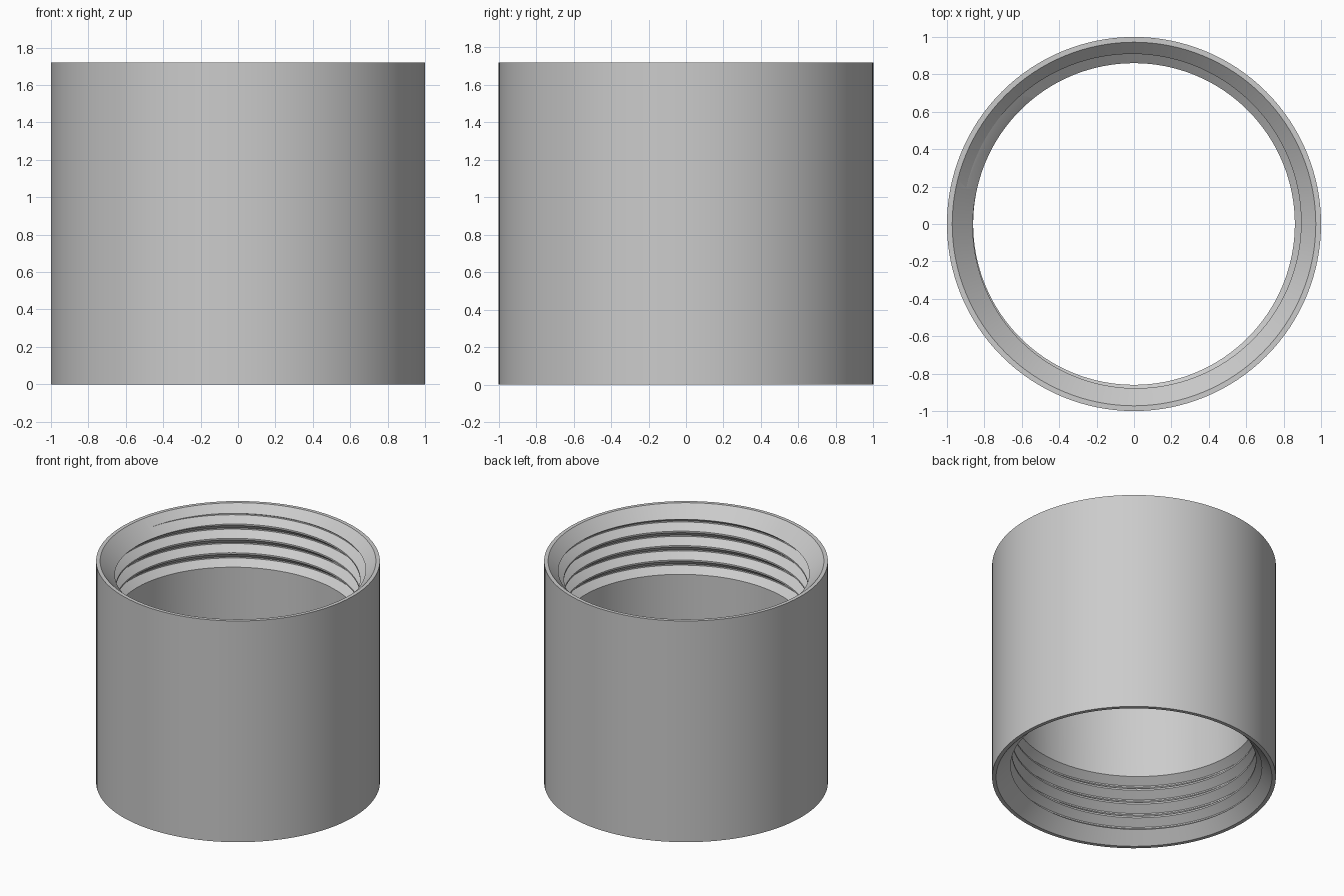
import bpy, bmesh
from math import sin, cos, pi, radians
from mathutils import Matrix

if "Cube" in bpy.data.objects:
    bpy.data.objects.remove(bpy.data.objects["Cube"], do_unlink=True)

HEIGHT = 1.72
BORE, ROOT = 0.86, 0.917          # thread crest and root radii
RIM, CHAMFER = 0.972, 0.112       # inner rim radius, chamfer depth
PITCH, END_DEPTH = 0.112, 0.49
END_ANGLE = radians(193)
SEGS = 128

grey = bpy.data.materials.new("light_grey")
grey.use_nodes = True
colour = (0.6, 0.6, 0.6, 1)
grey.diffuse_color = colour
for node in grey.node_tree.nodes:
    if node.type == 'BSDF_PRINCIPLED':
        node.inputs["Base Color"].default_value = colour


def loft(name, rings, closed):
    """Skin a list of equal cross-sections, closing the loop or capping the ends."""
    bm = bmesh.new()
    loops = [[bm.verts.new(p) for p in ring] for ring in rings]
    n = len(loops[0])
    pairs = list(zip(loops, loops[1:]))
    if closed:
        pairs.append((loops[-1], loops[0]))
    else:
        bm.faces.new(loops[0])
        bm.faces.new(loops[-1])
    for a, b in pairs:
        for i in range(n):
            j = (i + 1) % n
            bm.faces.new((a[i], a[j], b[j], b[i]))
    bmesh.ops.recalc_face_normals(bm, faces=bm.faces)
    mesh = bpy.data.meshes.new(name)
    bm.to_mesh(mesh)
    bm.free()
    mesh.materials.append(grey)
    obj = bpy.data.objects.new(name, mesh)
    bpy.context.collection.objects.link(obj)
    return obj


def section(profile, angle, lift=0.0):
    return [(r * cos(angle), r * sin(angle), z + lift) for r, z in profile]


# Sleeve: plain tube with a wide inner chamfer at each end
wall = [(1, 0), (1, HEIGHT), (RIM, HEIGHT), (BORE, HEIGHT - CHAMFER),
        (BORE, CHAMFER), (RIM, 0)]
sleeve = loft("threaded_sleeve",
              [section(wall, 2 * pi * i / SEGS) for i in range(SEGS)], True)

# Thread groove cutter: V section swept along a right-handed helix
inner = BORE - 0.004
groove = [(ROOT, -0.005), (ROOT, 0.005), (inner, 0.053), (0.8, 0.053),
          (0.8, -0.053), (inner, -0.053)]
turns = (END_DEPTH + 0.09) / PITCH
rings = []
for i in range(int(turns * SEGS) + 1):
    t = i / SEGS
    rings.append(section(groove, END_ANGLE + 2 * pi * t,
                         HEIGHT - END_DEPTH + PITCH * t))
top_cutter = loft("top_groove_cutter", rings, False)

# The other end carries the same thread, turned over about the y axis
bottom_cutter = loft("bottom_groove_cutter", rings, False)
flip = Matrix.Translation((0, 0, HEIGHT)) @ Matrix.Rotation(pi, 4, 'Y')
bottom_cutter.data.transform(flip)

# Cut both threads
bpy.ops.object.select_all(action='DESELECT')
bpy.context.view_layer.objects.active = sleeve
sleeve.select_set(True)
for cutter in (top_cutter, bottom_cutter):
    cutter.hide_render = True
    mod = sleeve.modifiers.new("cut_thread", 'BOOLEAN')
    mod.operation = 'DIFFERENCE'
    mod.solver = 'EXACT'
    mod.object = cutter
    bpy.ops.object.modifier_apply(modifier=mod.name)
    bpy.data.objects.remove(cutter, do_unlink=True)

bpy.ops.object.shade_smooth_by_angle(angle=radians(25))
